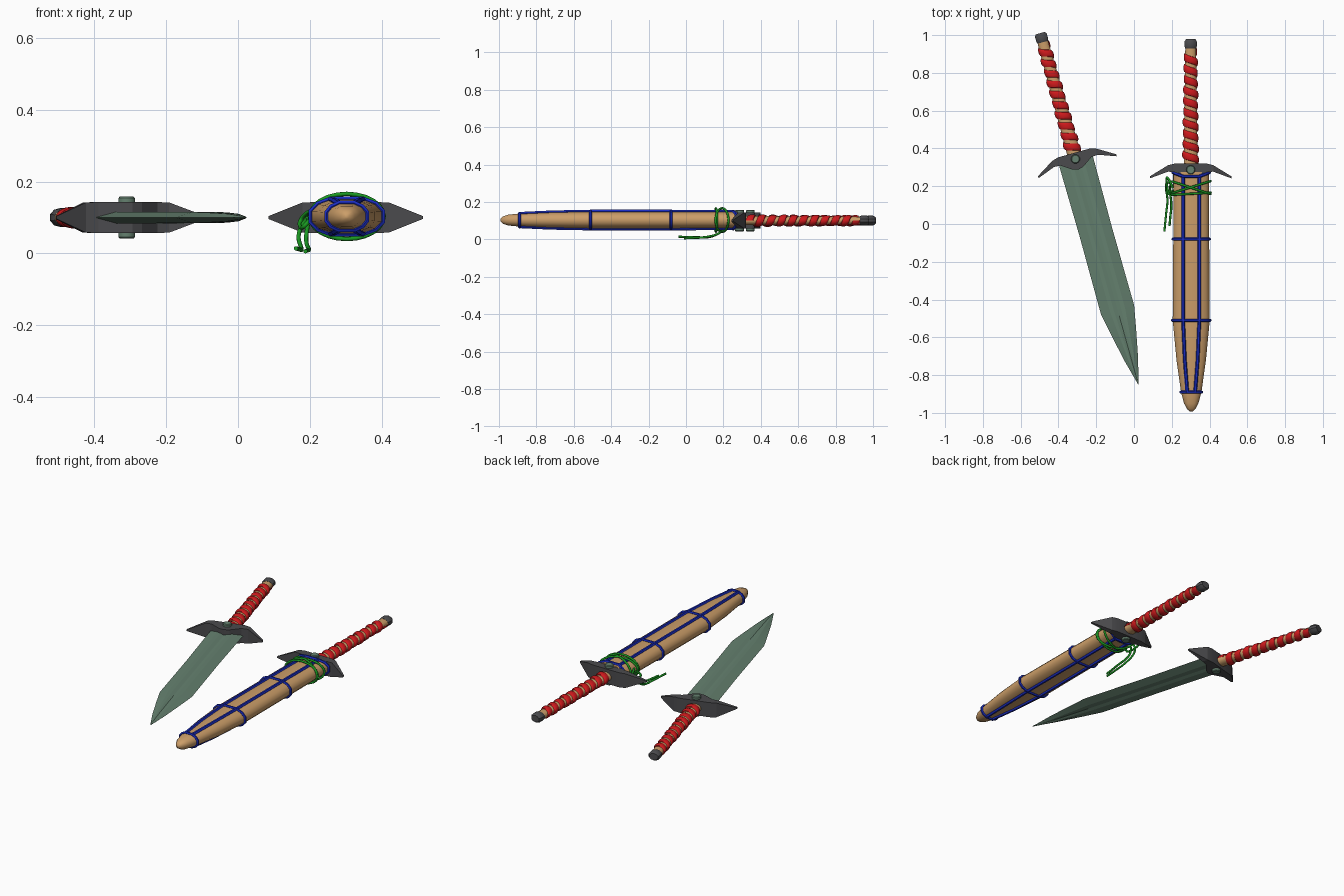
import bpy, bmesh
from math import sin, cos, pi, radians

if "Cube" in bpy.data.objects:
    bpy.data.objects.remove(bpy.data.objects["Cube"])


def material(name, rgb):
    m = bpy.data.materials.new(name)
    m.diffuse_color = (*rgb, 1)
    m.use_nodes = True
    m.node_tree.nodes["Principled BSDF"].inputs["Base Color"].default_value = m.diffuse_color
    return m


IRON = material("dark_iron", (0.07, 0.07, 0.075))
STEEL = material("green_steel", (0.13, 0.22, 0.16))
TAN = material("tan_leather", (0.6, 0.34, 0.14))
RED = material("red_strap", (0.62, 0.01, 0.012))
BLUE = material("blue_trim", (0.01, 0.025, 0.55))
GREEN = material("green_cord", (0.01, 0.32, 0.015))


def smooth(ob, angle):
    bpy.ops.object.select_all(action='DESELECT')
    ob.select_set(True)
    bpy.context.view_layer.objects.active = ob
    bpy.ops.object.shade_smooth_by_angle(angle=radians(angle))


def loft(name, rings, mat, closed=True, angle=35):
    """Skin a list of equal-length rings; closed rings get end caps."""
    bm = bmesh.new()
    vs = [[bm.verts.new(p) for p in r] for r in rings]
    n = len(rings[0])
    for a, b in zip(vs, vs[1:]):
        for i in range(n if closed else n - 1):
            j = (i + 1) % n
            bm.faces.new((a[i], a[j], b[j], b[i]))
    if closed:
        bm.faces.new(vs[0])
        bm.faces.new(vs[-1])
    bmesh.ops.recalc_face_normals(bm, faces=bm.faces)
    me = bpy.data.meshes.new(name)
    bm.to_mesh(me)
    bm.free()
    me.materials.append(mat)
    ob = bpy.data.objects.new(name, me)
    bpy.context.collection.objects.link(ob)
    smooth(ob, angle)
    return ob


def tube(name, pts, radius, mat, cyclic=False, kind='POLY', res=2):
    """Round bar along a path, converted to mesh."""
    cu = bpy.data.curves.new(name, 'CURVE')
    cu.dimensions = '3D'
    cu.bevel_depth = radius
    cu.bevel_resolution = res
    cu.use_fill_caps = True
    sp = cu.splines.new(kind)
    sp.points.add(len(pts) - 1)
    for p, co in zip(sp.points, pts):
        p.co = (*co, 1)
    sp.use_cyclic_u = cyclic
    if kind == 'NURBS':
        sp.order_u = 3
        sp.use_endpoint_u = not cyclic
        sp.resolution_u = 6
    cu.materials.append(mat)
    ob = bpy.data.objects.new(name, cu)
    bpy.context.collection.objects.link(ob)
    bpy.ops.object.select_all(action='DESELECT')
    ob.select_set(True)
    bpy.context.view_layer.objects.active = ob
    bpy.ops.object.convert(target='MESH')
    smooth(bpy.context.object, 50)
    return bpy.context.object


def ellipse(y, rx, rz, n):
    return [(rx * cos(2 * pi * (i + .5) / n), y, rz * sin(2 * pi * (i + .5) / n)) for i in range(n)]


# --- dagger, local origin at the guard stud, blade toward -y ---
# blade with a shallow fuller
half = [(-1, 0), (-.45, .016), (-.22, .016), (0, .010), (.22, .016), (.45, .016)]
section = half + [(-x, -z) for x, z in half]
blade_rings = []
for y, w, h in [(0, .093, 1), (-.4, .089, 1), (-.83, .091, .95), (-.95, .068, .85),
                (-1.1, .037, .65), (-1.24, .001, .1)]:
    blade_rings.append([(x * w, y, z * h) for x, z in section])
blade = loft("blade", blade_rings, STEEL, angle=12)

# guard: drooping pointed arms and a central chevron
right = [(.03, .033, -.05, .043), (.085, .033, -.012, .043), (.12, .024, -.01, .042), (.215, -.034, -.045, .004)]
stations = [(-x, a, b, h) for x, a, b, h in reversed(right)] + [(0, .033, -.058, .043)] + right
guard = loft("guard", [[(x, a, h), (x, a, -h), (x, b, -h), (x, b, h)] for x, a, b, h in stations], IRON, angle=15)

# stud through the guard
stud = loft("guard_stud", [[(r * cos(i * pi / 6), r * sin(i * pi / 6), z) for i in range(12)]
                           for z, r in [(-.058, .02), (-.054, .024), (.054, .024), (.058, .02)]], STEEL)


def grip_radii(y):
    t = (y - .03) / .62
    return .037 - .008 * t, .025 - .004 * t


# grip core, spiral strap and pommel
grip = loft("grip", [ellipse(.03 + .62 * k / 8, *grip_radii(.03 + .62 * k / 8), 16) for k in range(9)], TAN)
strap_rings = []
turns, steps = 10, 20
for k in range(turns * steps + 1):
    a = 2 * pi * k / steps
    yc = .052 + .573 * k / (turns * steps)
    rx, rz = grip_radii(yc)
    puff = 1 + .25 * sin(a * .37)
    strap_rings.append([((rx + b * puff) * cos(a), yc + d, (rz + b * puff) * sin(a))
                        for d, b in [(-.021, -.003), (-.018, .004), (-.008, .007), (.008, .007), (.018, .004), (.021, -.003)]])
strap = loft("grip_strap", strap_rings, RED, closed=False, angle=50)
pommel = loft("pommel", [ellipse(y, rx, rz, 10) for y, rx, rz in
                         [(.642, .030, .023), (.652, .034, .027), (.680, .034, .027), (.692, .026, .020)]], IRON)

for part in (blade, guard, stud, grip, strap, pommel):
    twin = part.copy()                      # sheathed dagger shares the meshes
    twin.name = "sheathed_" + part.name
    bpy.context.collection.objects.link(twin)
    twin.location = (.3, .287, .1)
    part.name = "bare_" + part.name
    part.location = (-.31, .344, .1)
    part.rotation_euler.z = radians(15.6)

# --- sheath: y, half width, rail offset, half height ---
CX, CZ = .303, .103
SHEATH = [(.275, .095, .043, .045), (-.08, .095, .043, .047), (-.51, .098, .043, .047), (-.72, .078, .034, .043),
          (-.89, .054, .021, .035), (-.95, .038, .016, .029), (-.98, .022, .010, .019), (-.993, .006, .003, .006)]


def sheath_ring(y, hx, kx, hz, grow=0):
    hx, hz = hx + grow, hz + grow
    q = [(hx, .3 * hz), (.5 * (hx + kx) + .008 * hx / .095, .72 * hz), (kx, hz)]
    up = q + [(-x, z) for x, z in reversed(q)]
    return [(CX + x, y, CZ + z) for x, z in up + [(-x, -z) for x, z in up]]


loft("sheath", [sheath_ring(*s) for s in SHEATH], TAN, angle=45)

# blue rails along the four edges, and cross bands
for sx in (1, -1):
    for sz in (1, -1):
        rail = [(CX + sx * k, min(y, .25), CZ + sz * h) for y, _, k, h in SHEATH[:5]]
        tube("sheath_rail", rail, .0095, BLUE, res=1)
for i in (1, 2, 4):
    tube("sheath_band", sheath_ring(*SHEATH[i], grow=.002), .008, BLUE, cyclic=True, res=1)

# throat band dips toward the middle of each face
throat = []
for x, y, z in sheath_ring(.27, .095, .043, .045, grow=.002):
    throat.append((x, .235 + .038 * abs(x - CX) / .097, z))
tube("throat_band", throat, .009, BLUE, cyclic=True, res=1)


# --- green cord: crossing loops, side bow and hanging tails ---
def cord_loop(y0, tilt):
    return [(CX + .103 * cos(a), y0 + tilt * cos(a), CZ + .063 * sin(a))
            for a in [2 * pi * i / 24 for i in range(24)]]


for y0, tilt in [(.195, .032), (.192, -.034), (.16, .006)]:
    tube("cord_loop", cord_loop(y0, tilt), .006, GREEN, cyclic=True)
cords = {
    "cord_bow": [(.205, .19, .12), (.185, .24, .11), (.17, .25, .085), (.175, .20, .07), (.185, .14, .075), (.205, .18, .10)],
    "cord_tail_long": [(.205, .2, .11), (.18, .23, .085), (.165, .2, .045), (.18, .13, .008), (.17, .06, .012), (.161, -.04, .014)],
    "cord_tail_short": [(.2, .2, .11), (.19, .21, .06), (.19, .17, .025), (.2, .1, .01), (.192, .04, .008), (.188, -.01, .006)],
}
for name, pts in cords.items():
    tube(name, pts, .006, GREEN, kind='NURBS')
